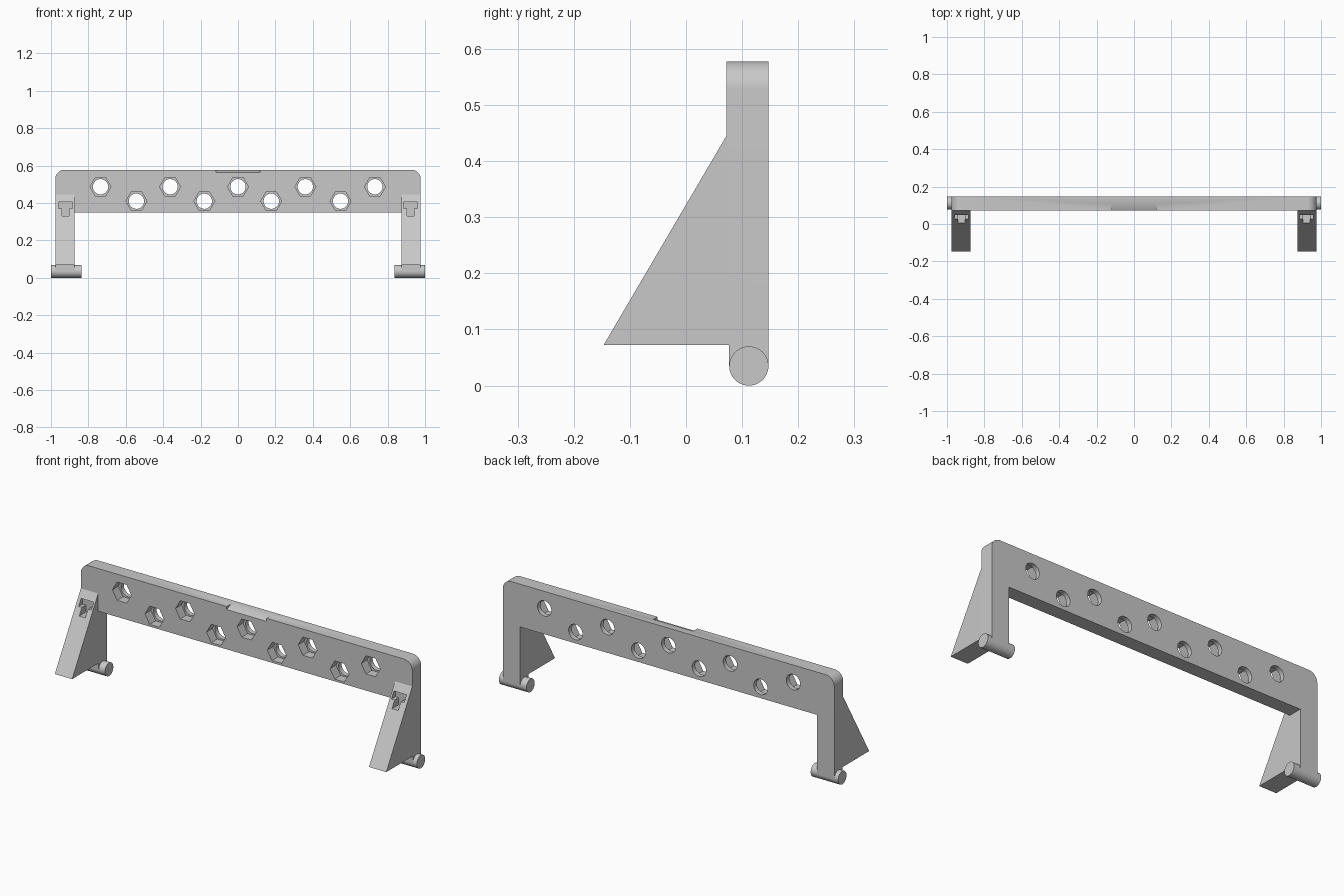
import bpy, bmesh, math

if "Cube" in bpy.data.objects:
    bpy.data.objects.remove(bpy.data.objects["Cube"])

grey = bpy.data.materials.new("plain grey")
grey.diffuse_color = (0.58, 0.58, 0.58, 1)
grey.use_nodes = True
grey.node_tree.nodes["Principled BSDF"].inputs["Base Color"].default_value = grey.diffuse_color


def prism(name, pts, axis, lo, hi):
    """Extrude an outline: (y, z) points along x, or (x, z) points along y."""
    bm = bmesh.new()
    place = (lambda p: (lo, *p)) if axis == 'x' else (lambda p: (p[0], lo, p[1]))
    face = bm.faces.new([bm.verts.new(place(p)) for p in pts])
    out = bmesh.ops.extrude_face_region(bm, geom=[face])
    verts = [g for g in out['geom'] if isinstance(g, bmesh.types.BMVert)]
    vec = (hi - lo, 0, 0) if axis == 'x' else (0, hi - lo, 0)
    bmesh.ops.translate(bm, verts=verts, vec=vec)
    bmesh.ops.recalc_face_normals(bm, faces=bm.faces)
    me = bpy.data.meshes.new(name)
    bm.to_mesh(me)
    bm.free()
    me.materials.append(grey)
    ob = bpy.data.objects.new(name, me)
    bpy.context.collection.objects.link(ob)
    return ob


def ring(cx, cz, r, n, start=0.0):
    return [(cx + r * math.cos(start + 2 * math.pi * i / n),
             cz + r * math.sin(start + 2 * math.pi * i / n)) for i in range(n)]


def cut(ob, cutter):
    mod = ob.modifiers.new("cut", 'BOOLEAN')
    mod.operation, mod.solver, mod.object = 'DIFFERENCE', 'EXACT', cutter
    bpy.context.view_layer.objects.active = ob
    bpy.ops.object.modifier_apply(modifier=mod.name)
    bpy.data.objects.remove(cutter)


# Overall sizes
FRONT, BACK, TOP = 0.072, 0.147, 0.578
OUT, INN, LEDGE, CORNER = 0.977, 0.875, 0.35, 0.05

# Frame: beam with rounded top corners and two legs
half = [(INN, LEDGE), (INN, 0.035), (OUT, 0.035)]
half += [(OUT - CORNER + CORNER * math.cos(a), TOP - CORNER + CORNER * math.sin(a))
         for a in (math.pi / 2 * i / 12 for i in range(13))]
frame = prism("frame", half + [(-x, z) for x, z in reversed(half)], 'y', FRONT, BACK)

# Round bolt holes with hexagonal nut pockets in the front, in two rows
holes = [(x, 0.487) for x in (-0.735, -0.363, 0, 0.36, 0.732)]
holes += [(x, 0.41) for x in (-0.543, -0.18, 0.178, 0.548)]
for x, z in holes:
    cut(frame, prism("hole_cutter", ring(x, z, 0.041, 32), 'y', 0.0, 0.2))
    cut(frame, prism("nut_cutter", ring(x, z, 0.056, 6), 'y', 0.0, 0.122))

# Sloped notch in the middle of the top front edge
cut(frame, prism("notch_cutter", [(0.05, 0.552), (0.107, TOP), (0.107, 0.62), (0.05, 0.62)],
                 'x', -0.117, 0.117))

# Braces with T-shaped pockets, and round feet
parts = [frame]
for side, s in (("left", -1), ("right", 1)):
    # Slight set-back of the leg front below the brace
    cut(frame, prism("leg_cutter", [(0.05, 0.0), (0.077, 0.0), (0.077, 0.072), (0.05, 0.072)],
                     'x', s * 0.8, s * 1.1))
    brace = prism(side + "_brace", [(FRONT, 0.445), (-0.147, 0.072), (0.077, 0.072), (0.077, 0.1),
                                    (FRONT, 0.1)], 'x', s * INN, s * OUT)
    c = s * 0.922
    tee = [(0.037, 0.405), (0.037, 0.37), (0.018, 0.37), (0.018, 0.332)]
    outline = [(c + x, z) for x, z in tee] + [(c - x, z) for x, z in reversed(tee)]
    cut(brace, prism("slot_cutter", outline, 'y', -0.2, 0.062))
    foot = prism(side + "_foot", ring(0.112, 0.035, 0.035, 48), 'x', s * 0.838, s * 1.0)
    parts += [brace, foot]

# Smooth the round surfaces, keep edges sharp
bpy.ops.object.select_all(action='DESELECT')
for ob in parts:
    ob.select_set(True)
bpy.context.view_layer.objects.active = frame
bpy.ops.object.shade_smooth_by_angle(angle=math.radians(30))
